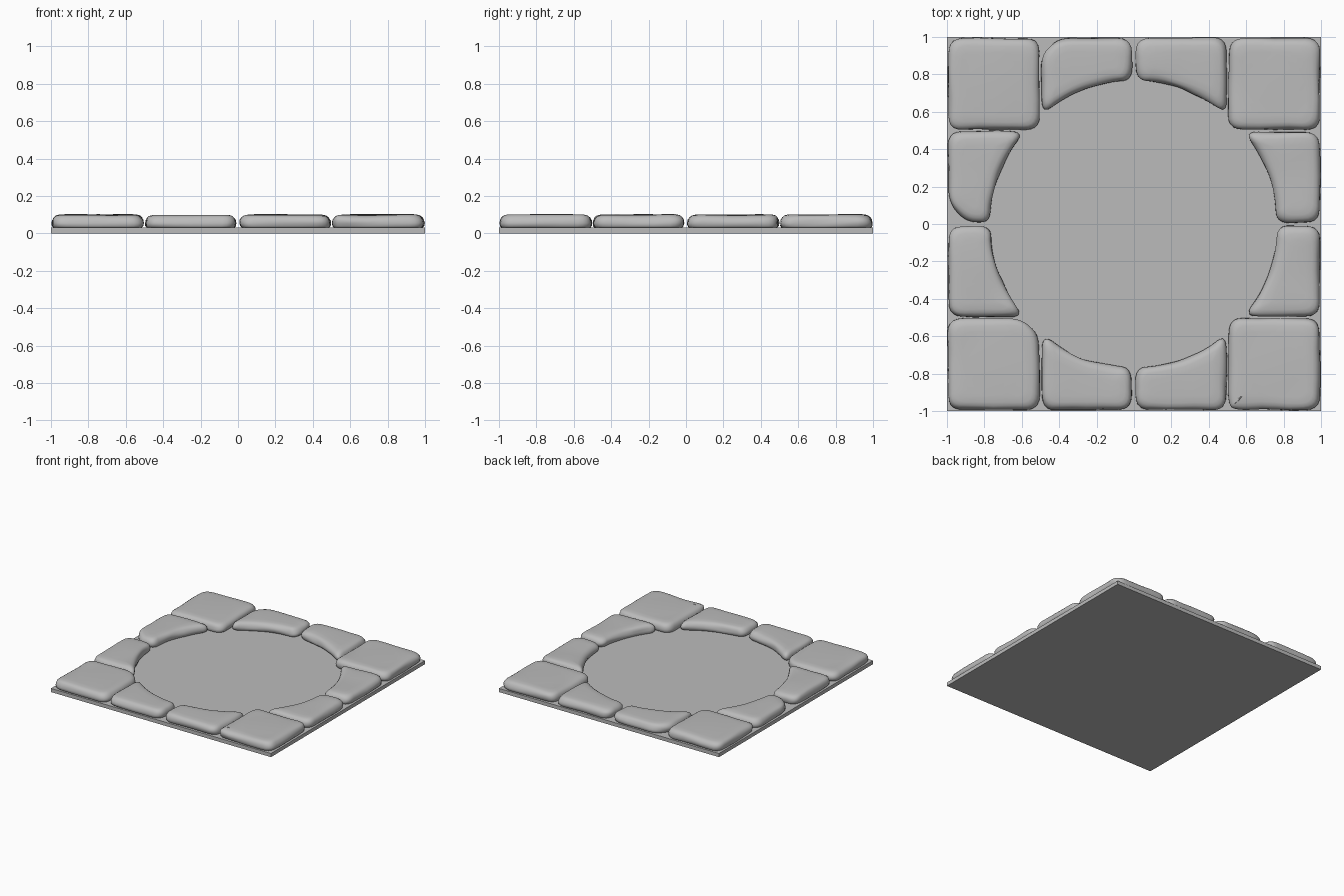
import bpy, bmesh, math
from mathutils import Vector, noise

if "Cube" in bpy.data.objects:
    bpy.data.objects.remove(bpy.data.objects["Cube"])

SLAB_TOP = 0.03
RADIUS = 0.77          # round clearing in the middle
IN, OUT = 0.01, 0.993  # stone limits from the centre lines
MID = 0.495            # split between edge and corner stones

stone_grey = bpy.data.materials.new("stone_grey")
stone_grey.use_nodes = True
grey = (0.5, 0.5, 0.5, 1)
stone_grey.diffuse_color = grey
stone_grey.node_tree.nodes["Principled BSDF"].inputs["Base Color"].default_value = grey


def make_object(name, bm, smooth):
    bmesh.ops.recalc_face_normals(bm, faces=bm.faces)
    mesh = bpy.data.meshes.new(name)
    bm.to_mesh(mesh)
    bm.free()
    mesh.materials.append(stone_grey)
    obj = bpy.data.objects.new(name, mesh)
    bpy.context.collection.objects.link(obj)
    for p in mesh.polygons:
        p.use_smooth = smooth
    return obj


def inset(points, d):
    """Move every edge of a counter-clockwise outline inward by d."""
    result = []
    for i, p in enumerate(points):
        a = (p - points[i - 1]).normalized()
        b = (points[(i + 1) % len(points)] - p).normalized()
        na, nb = Vector((-a.y, a.x)), Vector((-b.y, b.x))
        result.append(p + (na + nb) * d / max(1 + na.dot(nb), 0.3))
    return result


def rounded(points, cut, steps=5, fill=4):
    """Round the corners and subdivide the straight runs."""
    result = []
    count = len(points)
    for i, p in enumerate(points):
        before, after = points[i - 1], points[(i + 1) % count]
        a = p + (before - p).normalized() * min(cut, (before - p).length * 0.42)
        b = p + (after - p).normalized() * min(cut, (after - p).length * 0.42)
        for s in range(steps + 1):
            t = s / steps
            result.append(a * (1 - t) ** 2 + p * 2 * t * (1 - t) + b * t * t)
        c = after + (p - after).normalized() * min(cut, (p - after).length * 0.42)
        result += [b.lerp(c, s / fill) for s in range(1, fill)]
    return result


def chipped(points, index, size):
    """Cut one corner off an outline."""
    p = points[index]
    before, after = points[index - 1], points[(index + 1) % len(points)]
    cut = [p + (q - p).normalized() * size for q in (before, after)]
    return points[:index] + cut + points[index + 1:]


def make_stone(name, points, seed):
    area = sum(points[i - 1].cross(p) for i, p in enumerate(points))
    if area < 0:
        points = points[::-1]
    # inset and height of each ring, from the foot to the worn top
    profile = [(0.012, 0.027), (0.002, 0.04), (0, 0.055), (0.002, 0.07),
               (0.01, 0.084), (0.022, 0.093), (0.04, 0.098), (0.075, 0.1)]
    bm = bmesh.new()
    rings = []
    shift = Vector((seed * 3.7, seed * 1.3, seed))
    for d, z in profile:
        ring = []
        for p in rounded(inset(points, d), 0.075 - d * 0.4):
            q = Vector((p.x, p.y, z))
            # uneven sides with horizontal layering, gently worn top
            n = noise.noise_vector(Vector((p.x * 6, p.y * 6, z * 25)) + shift)
            q.x += n.x * 0.008
            q.y += n.y * 0.008
            if z > 0.06:
                q.z += noise.noise(q * 4 + shift) * 0.006
            q.x = max(-1, min(1, q.x))
            q.y = max(-1, min(1, q.y))
            ring.append(bm.verts.new(q))
        rings.append(ring)
    for low, high in zip(rings, rings[1:]):
        for i in range(len(low)):
            bm.faces.new((low[i - 1], low[i], high[i], high[i - 1]))
    bm.faces.new(rings[0][::-1])
    top = bm.faces.new(rings[-1])
    bmesh.ops.triangulate(bm, faces=[top])
    make_object(name, bm, True)


# Outlines of one corner stone and one edge stone in the +x +y quarter
corner = [Vector(c) for c in ((MID + IN, MID + IN), (OUT, MID + IN),
                              (OUT, OUT), (MID + IN, OUT))]
edge = [Vector((IN, OUT)), Vector((MID, OUT))]
for s in range(5):
    x = MID + (IN - MID) * s / 4
    edge.append(Vector((x, math.sqrt(RADIUS ** 2 - x * x))))

# Corners knocked off individual stones: outline index and size
chips = {"back_right_edge_stone": (1, 0.09), "right_back_edge_stone": (0, 0.1),
         "front_right_corner_stone": (0, 0.09), "front_left_corner_stone": (3, 0.03)}

# Base slab
bm = bmesh.new()
bmesh.ops.create_cube(bm, size=1)
for v in bm.verts:
    v.co = (v.co.x * 2, v.co.y * 2, (v.co.z + 0.5) * SLAB_TOP)
make_object("base_slab", bm, False)

# Ring of stones, mirrored into all four quarters
seed = 0
for sx, side in ((1, "left"), (-1, "right")):
    for sy, end in ((1, "back"), (-1, "front")):
        swapped = [p.yx for p in edge]
        for name, outline in ((f"{end}_{side}_corner_stone", corner),
                              (f"{end}_{side}_edge_stone", edge),
                              (f"{side}_{end}_edge_stone", swapped)):
            seed += 1
            if name in chips:
                outline = chipped(outline, *chips[name])
            make_stone(name, [Vector((p.x * sx, p.y * sy)) for p in outline], seed)
